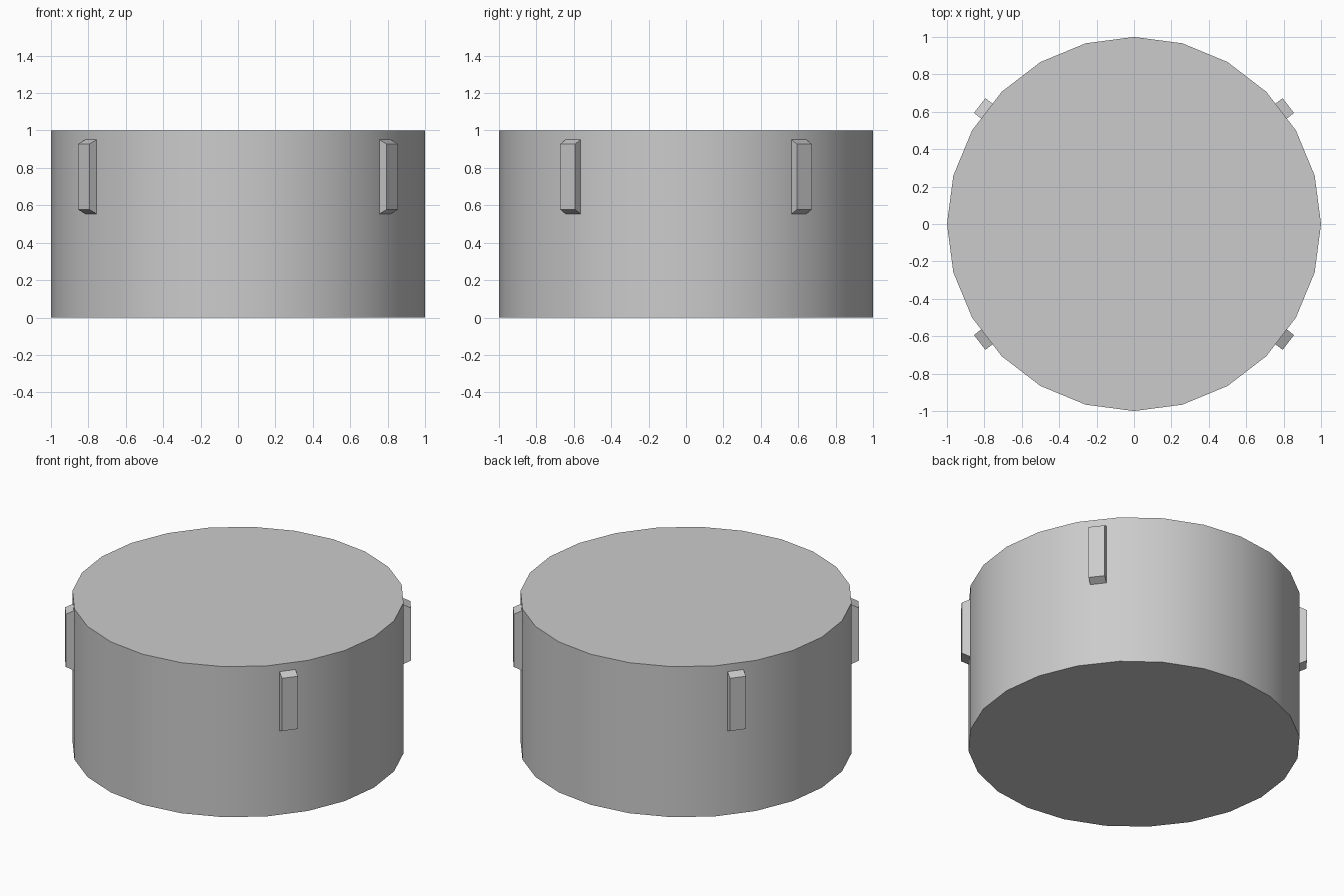
import bpy, bmesh, math

if "Cube" in bpy.data.objects:
    bpy.data.objects.remove(bpy.data.objects["Cube"])

SIDES = 24
APOTHEM = math.cos(math.pi / SIDES)

# Drum body: 24-sided, smooth sides with sharp rims
bpy.ops.mesh.primitive_cylinder_add(vertices=SIDES, radius=1, depth=1,
                                    location=(0, 0, 0.5))
body = bpy.context.object
body.name = "drum_body"
body.rotation_euler.z = math.pi / 2
bpy.ops.object.shade_smooth_by_angle(angle=math.radians(30))


def lug(name, angle):
    """Side lug centred on one wall facet, with sloped top and bottom."""
    c, s = math.cos(angle), math.sin(angle)
    bm = bmesh.new()
    bmesh.ops.create_cube(bm, size=2)
    for v in bm.verts:
        outer = v.co.x > 0
        r = 1.04 if outer else APOTHEM - 0.001
        t = 0.05 * v.co.y
        z = 0.7525 + v.co.z * (0.175 if outer else 0.1985)
        v.co = (r * c - t * s, r * s + t * c, z)
    mesh = bpy.data.meshes.new(name)
    bm.to_mesh(mesh)
    bm.free()
    bpy.context.collection.objects.link(bpy.data.objects.new(name, mesh))


# Four lugs mirrored around the drum
for name, deg in (("lug_back_right", 37.5), ("lug_back_left", 142.5),
                  ("lug_front_left", 217.5), ("lug_front_right", 322.5)):
    lug(name, math.radians(deg))
